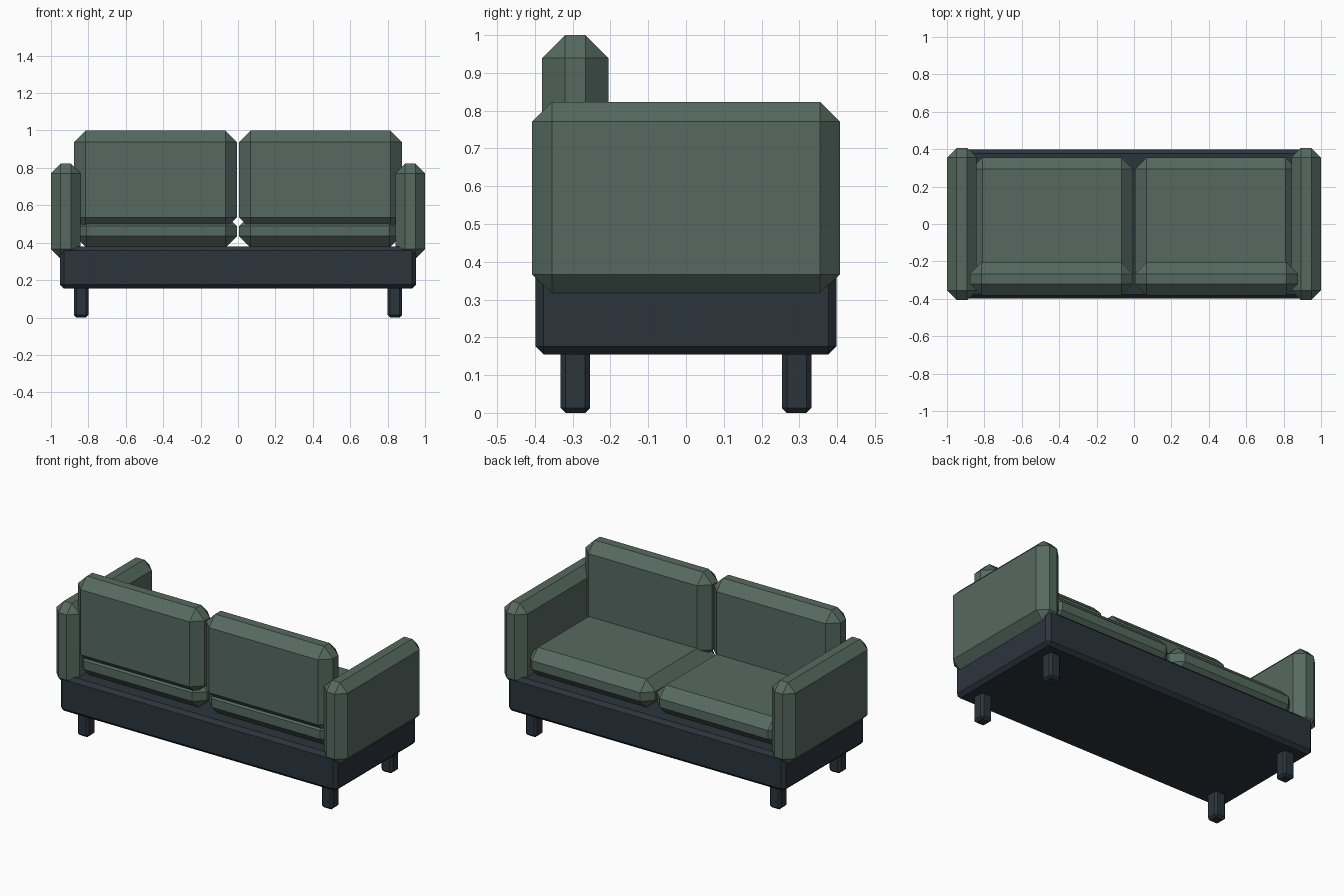
import bpy
import bmesh

if "Cube" in bpy.data.objects:
    bpy.data.objects.remove(bpy.data.objects["Cube"])


def material(name, rgb):
    m = bpy.data.materials.new(name)
    m.diffuse_color = (*rgb, 1)
    m.use_nodes = True
    m.node_tree.nodes["Principled BSDF"].inputs["Base Color"].default_value = m.diffuse_color
    return m


fabric = material("green_fabric", (0.092, 0.143, 0.119))
frame = material("dark_frame", (0.024, 0.035, 0.046))


def box(name, lo, hi, chamfer, mat):
    """Flat-shaded box from corner to corner with single-cut chamfered edges."""
    bm = bmesh.new()
    bmesh.ops.create_cube(bm, size=1)
    for v in bm.verts:
        v.co = [hi[i] if v.co[i] > 0 else lo[i] for i in range(3)]
    bmesh.ops.bevel(bm, geom=bm.edges[:], offset=chamfer, offset_type='OFFSET',
                    segments=1, profile=0.5, affect='EDGES', clamp_overlap=True)
    mesh = bpy.data.meshes.new(name)
    bm.to_mesh(mesh)
    bm.free()
    mesh.materials.append(mat)
    obj = bpy.data.objects.new(name, mesh)
    bpy.context.collection.objects.link(obj)


def pair(name, lo, hi, chamfer, mat):
    """A box on the +x side and its mirror on the -x side."""
    box("right_" + name, lo, hi, chamfer, mat)
    box("left_" + name, (-hi[0], lo[1], lo[2]), (-lo[0], hi[1], hi[2]), chamfer, mat)


# Base frame
box("base", (-0.952, -0.398, 0.155), (0.952, 0.398, 0.38), 0.021, frame)

# Legs
pair("back_leg", (0.80, -0.332, 0), (0.877, -0.254, 0.18), 0.013, frame)
pair("front_leg", (0.80, 0.254, 0), (0.877, 0.332, 0.18), 0.013, frame)

# Arms
pair("arm", (0.841, -0.407, 0.314), (1.0, 0.407, 0.823), 0.052, fabric)

# Seat and back cushions
pair("seat_cushion", (0.006, -0.355, 0.374), (0.872, 0.355, 0.55), 0.061, fabric)
pair("back_cushion", (0.006, -0.381, 0.474), (0.876, -0.205, 1.0), 0.061, fabric)
